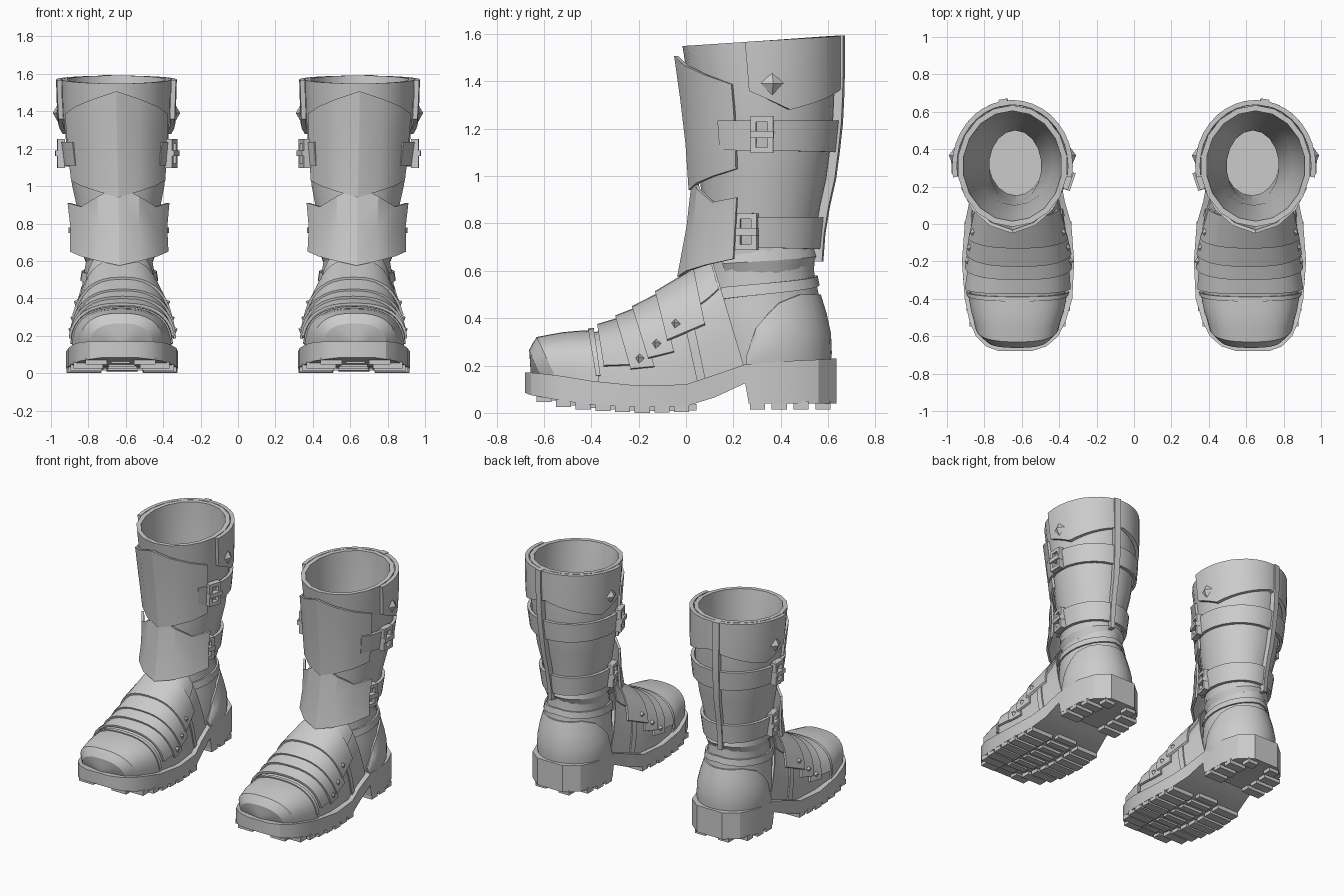
import bpy, bmesh
from math import sin, cos, pi, radians
from mathutils import Vector, Matrix

if "Cube" in bpy.data.objects:
    bpy.data.objects.remove(bpy.data.objects["Cube"])

# ---- tables: shaft (z, y_front, y_back, x_in, x_out)
SHAFT = [(.16, .10, .585, .42, .84), (.30, .07, .59, .41, .85), (.45, .06, .57, .43, .84),
         (.60, .08, .54, .455, .815), (.80, .07, .555, .43, .845), (1.0, .06, .60, .39, .89),
         (1.2, .04, .625, .37, .92), (1.4, .01, .635, .36, .94), (1.57, -.015, .635, .355, .945)]
# foot sections: (s, top y, top z, bottom y, bottom z, x_in, x_out), toe to ankle
FOOT = [(0, -.64, .17, -.64, .17, .63, .63), (1, -.64, .255, -.585, .13, .465, .785),
        (2, -.605, .31, -.52, .13, .415, .835), (3, -.50, .328, -.44, .12, .385, .86),
        (4, -.38, .335, -.35, .11, .37, .875), (5, -.25, .395, -.15, .10, .36, .87),
        (6, -.09, .50, .00, .11, .375, .865), (7, .05, .60, .14, .15, .41, .84),
        (8, .10, .68, .25, .18, .43, .83)]
# sole stations: (y, x_in, x_out, z_top, z_bottom)
SOLE = [(-.68, .55, .72, .17, .085), (-.655, .47, .79, .17, .075), (-.60, .405, .845, .165, .065),
        (-.52, .365, .88, .155, .05), (-.40, .33, .905, .135, .035), (-.20, .32, .92, .115, .025),
        (0, .335, .905, .12, .028), (.12, .37, .88, .16, .065),
        (.25, .395, .87, .205, .125), (.265, .395, .87, .205, .04),
        (.45, .40, .865, .22, .04), (.56, .44, .82, .225, .04), (.635, .53, .73, .23, .04)]


def interp(table, k):
    """Linear lookup in a table whose first column is the key."""
    k = min(max(k, table[0][0]), table[-1][0])
    for p, q in zip(table, table[1:]):
        if k <= q[0]:
            f = (k - p[0]) / (q[0] - p[0])
            return [a + (b - a) * f for a, b in zip(p[1:], q[1:])]


def finish(name, bm):
    """Object with crisp edges, mirrored to the other boot."""
    bmesh.ops.remove_doubles(bm, verts=bm.verts, dist=.0005)
    bmesh.ops.recalc_face_normals(bm, faces=bm.faces)
    me = bpy.data.meshes.new(name)
    bm.to_mesh(me)
    bm.free()
    me.shade_smooth()
    me.set_sharp_from_angle(angle=radians(25))
    ob = bpy.data.objects.new(name, me)
    bpy.context.collection.objects.link(ob)
    m = ob.modifiers.new("other_boot", 'MIRROR')
    m.use_mirror_merge = False


def loft(name, rings, cap0=True, cap1=True):
    bm = bmesh.new()
    vs = [[bm.verts.new(p) for p in r] for r in rings]
    n = len(vs[0])
    for a, b in zip(vs, vs[1:]):
        for i in range(n):
            bm.faces.new((a[i], a[(i + 1) % n], b[(i + 1) % n], b[i]))
    if cap0:
        bm.faces.new(vs[0])
    if cap1:
        bm.faces.new(vs[-1])
    finish(name, bm)


def patch(name, f, nu, nv, th):
    """Thick sheet: f(u, v, offset) gives points for u, v in 0..1."""
    bm = bmesh.new()
    A, B = [[[bm.verts.new(f(i / nu, j / nv, o)) for i in range(nu + 1)]
             for j in range(nv + 1)] for o in (th, 0)]
    for G in (A, B):
        for j in range(nv):
            for i in range(nu):
                bm.faces.new((G[j][i], G[j][i + 1], G[j + 1][i + 1], G[j + 1][i]))
    edge = [(0, i) for i in range(nu)] + [(j, nu) for j in range(nv)] + \
           [(nv, i) for i in range(nu, 0, -1)] + [(j, 0) for j in range(nv, 0, -1)]
    for (j, i), (l, k) in zip(edge, edge[1:] + edge[:1]):
        bm.faces.new((A[j][i], A[l][k], B[l][k], B[j][i]))
    finish(name, bm)


def shaft_pt(a, z, off=0):
    """Point on the shaft; a in degrees, 0 = front, 90 = outer side."""
    yf, yb, xl, xr = interp(SHAFT, z)
    a = radians(a)
    tilt = .022 * cos(a) * max(0, z - 1.3) / .28
    return Vector(((xl + xr) / 2 + ((xr - xl) / 2 + off) * sin(a),
                   (yf + yb) / 2 - ((yb - yf) / 2 + off) * cos(a), z - tilt))


def foot_pt(s, t, off=0):
    """Point on the foot arch; t from 0 (inner side) over the top to 1."""
    ty, tz, by, bz, xl, xr = interp(FOOT, s)
    c, h = cos(t * pi), max(0, sin(t * pi)) ** .7
    c = abs(c) ** .8 * (1 if c > 0 else -1)
    side = off * min(1, s)
    d = Vector((0, ty - by, tz - bz)).normalized() * side * h
    return Vector(((xl + xr) / 2 - ((xr - xl) / 2 + side) * c,
                   by + (ty - by) * h - (off if s < 2 else 0), bz + (tz - bz) * h)) + d


def wrap(name, a0, a1, lo, hi, off, th, nu, nv=1):
    """Sheet around the shaft between height profiles lo and hi."""
    def f(u, v, o):
        a = a0 + (a1 - a0) * u
        zl, zh = interp(lo, a)[0], interp(hi, a)[0]
        return shaft_pt(a, zl + (zh - zl) * v, off(a, v) + o)
    patch(name, f, nu, nv, th)


def band(name, s0, s1, t0, off, th, nv=1, lift=0, nu=16):
    """Sheet over the foot; lift raises the front edge."""
    patch(name, lambda u, v, o: foot_pt(s0 + (s1 - s0) * v, t0 + (1 - 2 * t0) * u,
                                        off + o + lift * (1 - v)), nu, nv, th)


def box(bm, centre, size, rot=Matrix.Identity(4)):
    bmesh.ops.create_cube(bm, size=1, matrix=Matrix.Translation(centre) @ rot @
                          Matrix.Diagonal((*size, 1)))


def frame_at(p, n):
    """Rotation with local z along n and local y close to up."""
    x = Vector((0, 0, 1)).cross(n).normalized()
    return Matrix((x, n.cross(x), n)).transposed().to_4x4()


# ---- shaft: outer wall, rim, inner wall and insole
N = 18
angs = [360 * i / N for i in range(N)]
rings = [[shaft_pt(a, r[0]) for a in angs] for r in SHAFT]
rings += [[shaft_pt(a, z, o) for a in angs] for z, o in
          ((1.57, -.03), (1.4, -.035), (1.0, -.04), (.6, -.04), (.25, -.07))]
loft("boot_shaft", rings, cap0=False)

# ---- foot upper, toe cap and heel counter
band("foot_upper", 0, 8, 0, 0, .006, 8, nu=18)
band("toe_cap", 0, 3.85, .0, .004, .012, 8, nu=18)
band("toe_cap_seam", 3.75, 3.95, .03, .012, .012)
HEEL_TOP = [(72, .24), (84, .36), (105, .46), (130, .50), (230, .50), (255, .46), (276, .36), (288, .24)]
wrap("heel_counter", 72, 288, [(72, .17), (288, .17)], HEEL_TOP,
     lambda a, v: -.01 + .022 * sin(pi * min(1, v * .7 + .25)), .016, 18, 4)
wrap("ankle_seam", 50, 310, [(50, .48), (180, .54), (310, .48)],
     [(50, .53), (180, .58), (310, .53)], lambda a, v: 0, .012, 18)
wrap("ankle_fold", 50, 310, [(50, .60), (110, .59), (180, .64), (250, .59), (310, .60)],
     [(50, .66), (110, .70), (180, .69), (250, .70), (310, .66)],
     lambda a, v: -.012 + .014 * sin(pi * v), .01, 18, 2)

# ---- overlapping instep straps
for i, (s0, s1, t0) in enumerate(((4.08, 4.75, .07), (4.7, 5.3, .05), (5.2, 5.9, .08), (5.8, 6.9, .12))):
    band(f"instep_strap_{i + 1}", s0, s1, t0, .008, .014, 1, .014)
band("side_strip", 6.35, 6.6, .0, .003, .012)
band("tongue", 6.8, 7.9, .2, .0, .012, 2)

# ---- shin plates with a raised centre ridge
wrap("upper_shin_plate", -66, 66, [(-66, 1.03), (0, .94), (66, 1.03)],
     [(-66, 1.39), (0, 1.525), (66, 1.39)],
     lambda a, v: .004 + .03 * (1 - abs(a) / 66) - .01 * v, .018, 6, 3)
wrap("lower_shin_plate", -70, 70, [(-70, .65), (0, .575), (70, .65)],
     [(-70, .91), (-46.7, .89), (0, 1.0), (46.7, .89), (70, .91)],
     lambda a, v: .018 + .06 * (1 - v) ** 1.3 + .02 * (1 - abs(a) / 70) * (1 - v) + .025 * v * abs(a) / 70,
     .016, 6, 2)

# ---- cuff, calf straps and back strip
wrap("top_cuff", 80, 280, [(80, 1.36), (110, 1.28), (180, 1.38), (250, 1.28), (280, 1.36)],
     [(80, 1.57), (280, 1.57)], lambda a, v: .002, .026, 20, 2)
for nm, z, h in (("upper_calf_strap", 1.11, .125), ("lower_calf_strap", .70, .125)):
    wrap(nm, 52, 308, [(52, z), (180, z - .01), (308, z)],
         [(52, z + h), (180, z + h), (308, z + h)], lambda a, v: .004, .022, 20)
wrap("back_strip", 167, 175, [(160, .64), (180, .64)], [(160, 1.572), (180, 1.572)],
     lambda a, v: 0, .038, 1, 8)

# ---- buckles: four frame bars and a pin
for nm, a, z in (("outer_upper", 88, 1.175), ("outer_lower", 78, .765),
                 ("inner_upper", -72, 1.175), ("inner_lower", -74, .765)):
    bm = bmesh.new()
    n = Vector((sin(radians(a)), -cos(radians(a)), 0))
    p = shaft_pt(a, z, .03)
    R = frame_at(p, n)
    for x, y, w, h, d in ((-.036, 0, .024, .155, .04), (.036, 0, .024, .155, .04),
                          (0, .066, .05, .024, .04), (0, -.066, .05, .024, .04),
                          (0, 0, .10, .03, .062)):
        box(bm, p + R.to_3x3() @ Vector((x, y, 0)), (w, h, d), R)
    finish(nm + "_buckle", bm)

# ---- pyramid studs on the cuff and instep straps
spots = []
for a in (97, 263):
    n = Vector((sin(radians(a)), -cos(radians(a)), 0))
    spots.append((shaft_pt(a, 1.39, .026), n, .048, .028))
for s, t in ((4.98, .09), (5.5, .125), (6.1, .17)):
    for side in (t, 1 - t):
        n = Vector((1 if side > .5 else -1, -.2, .35)).normalized()
        spots.append((foot_pt(s, side, .026), n, .023, .022))
bm = bmesh.new()
for p, n, r, h in spots:
    bmesh.ops.create_cone(bm, cap_ends=True, segments=4, radius1=r, radius2=0, depth=h,
                          matrix=Matrix.Translation(p + n * h / 2) @ frame_at(p, n))
finish("studs", bm)

# ---- sole with arch and heel block
loft("sole", [[(xl, y, zb), (xr, y, zb), (xr, y, zt), (xl, y, zt)] for y, xl, xr, zt, zb in SOLE])

# ---- tread lugs: pairs of edge bars and a central row
bm = bmesh.new()
rows = [-.60 + .083 * i for i in range(8)] + [.302 + .092 * i for i in range(4)]
for y in rows:
    xl, xr, zt, zb = interp(SOLE, y + .03 * (1 if y > .5 else -1 if y < -.55 else 0))
    mid, w = (xl + xr) / 2, (xr - xl) / 2
    for sgn in (-1, 1):
        box(bm, (mid + sgn * w * .69, y, zb - .0075), (w * .61, .064, .035))
    if y < .1:
        box(bm, (mid, y + .04, zb - .004), (w * .55, .045, .028))
finish("tread_lugs", bm)
